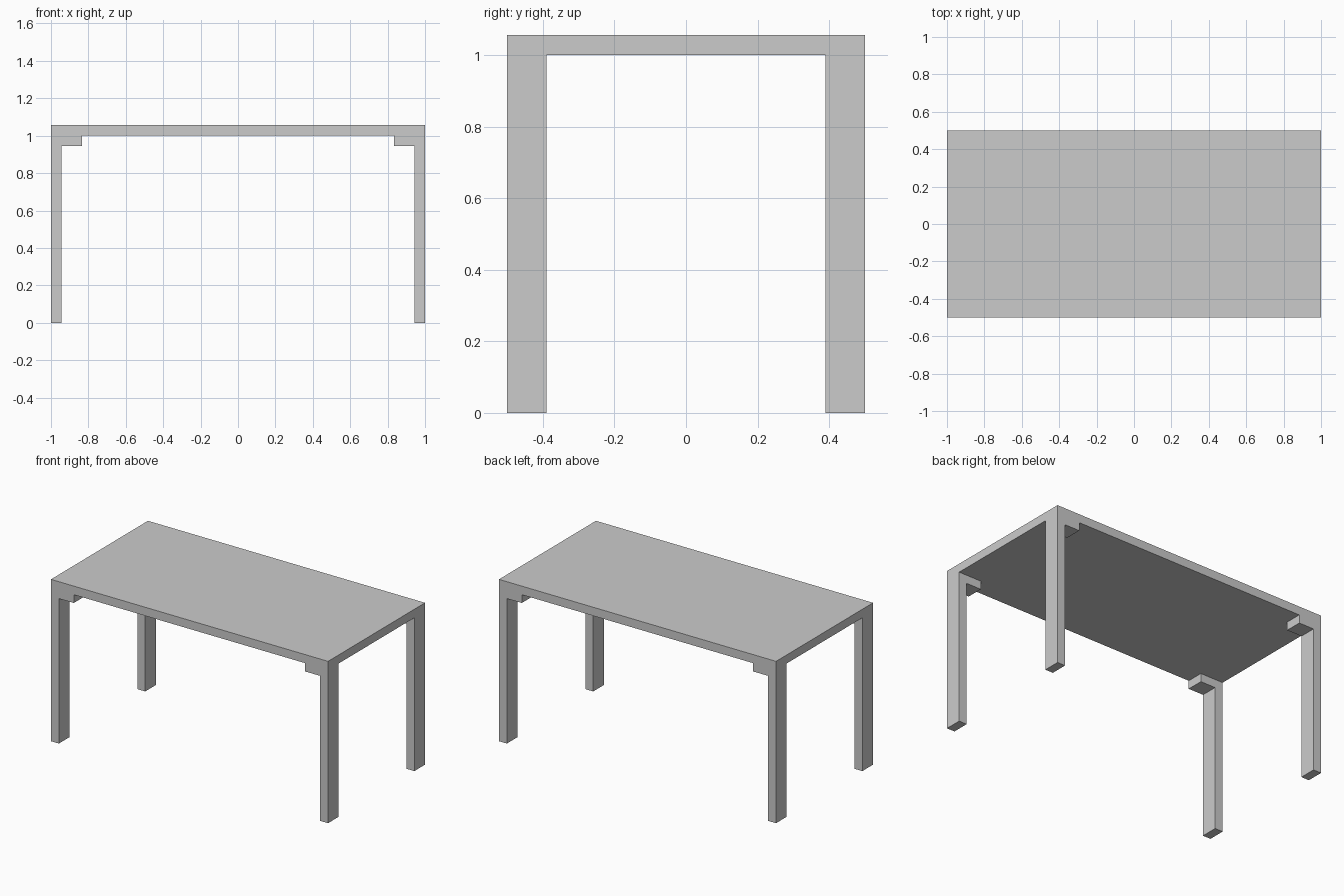
import bpy
import bmesh

if "Cube" in bpy.data.objects:
    bpy.data.objects.remove(bpy.data.objects["Cube"])

HALF_X, HALF_Y = 1.0, 0.5
UNDERSIDE, TOP = 1.0, 1.056
LEG_X, LEG_Y = 0.057, 0.11
BRACKET_X, BRACKET_Z = 0.165, 0.946


def prism(name, profile, y0, y1):
    """Extrude an x-z profile from y0 to y1."""
    bm = bmesh.new()
    face = bm.faces.new([bm.verts.new((x, y0, z)) for x, z in profile])
    ext = bmesh.ops.extrude_face_region(bm, geom=[face])
    verts = [v for v in ext["geom"] if isinstance(v, bmesh.types.BMVert)]
    bmesh.ops.translate(bm, verts=verts, vec=(0, y1 - y0, 0))
    bmesh.ops.recalc_face_normals(bm, faces=bm.faces)
    mesh = bpy.data.meshes.new(name)
    bm.to_mesh(mesh)
    bm.free()
    obj = bpy.data.objects.new(name, mesh)
    bpy.context.collection.objects.link(obj)
    return obj


# Table top slab
prism("table_top", [(-HALF_X, UNDERSIDE), (HALF_X, UNDERSIDE),
                    (HALF_X, TOP), (-HALF_X, TOP)], -HALF_Y, HALF_Y)

# Legs: each post carries a short inward bracket under the top
for side, sx in (("left", -1), ("right", 1)):
    profile = [(sx * x, z) for x, z in (
        (HALF_X, 0), (HALF_X, UNDERSIDE),
        (HALF_X - BRACKET_X, UNDERSIDE), (HALF_X - BRACKET_X, BRACKET_Z),
        (HALF_X - LEG_X, BRACKET_Z), (HALF_X - LEG_X, 0))]
    for end, sy in (("front", -1), ("back", 1)):
        prism(f"{end}_{side}_leg", profile, sy * HALF_Y, sy * (HALF_Y - LEG_Y))
